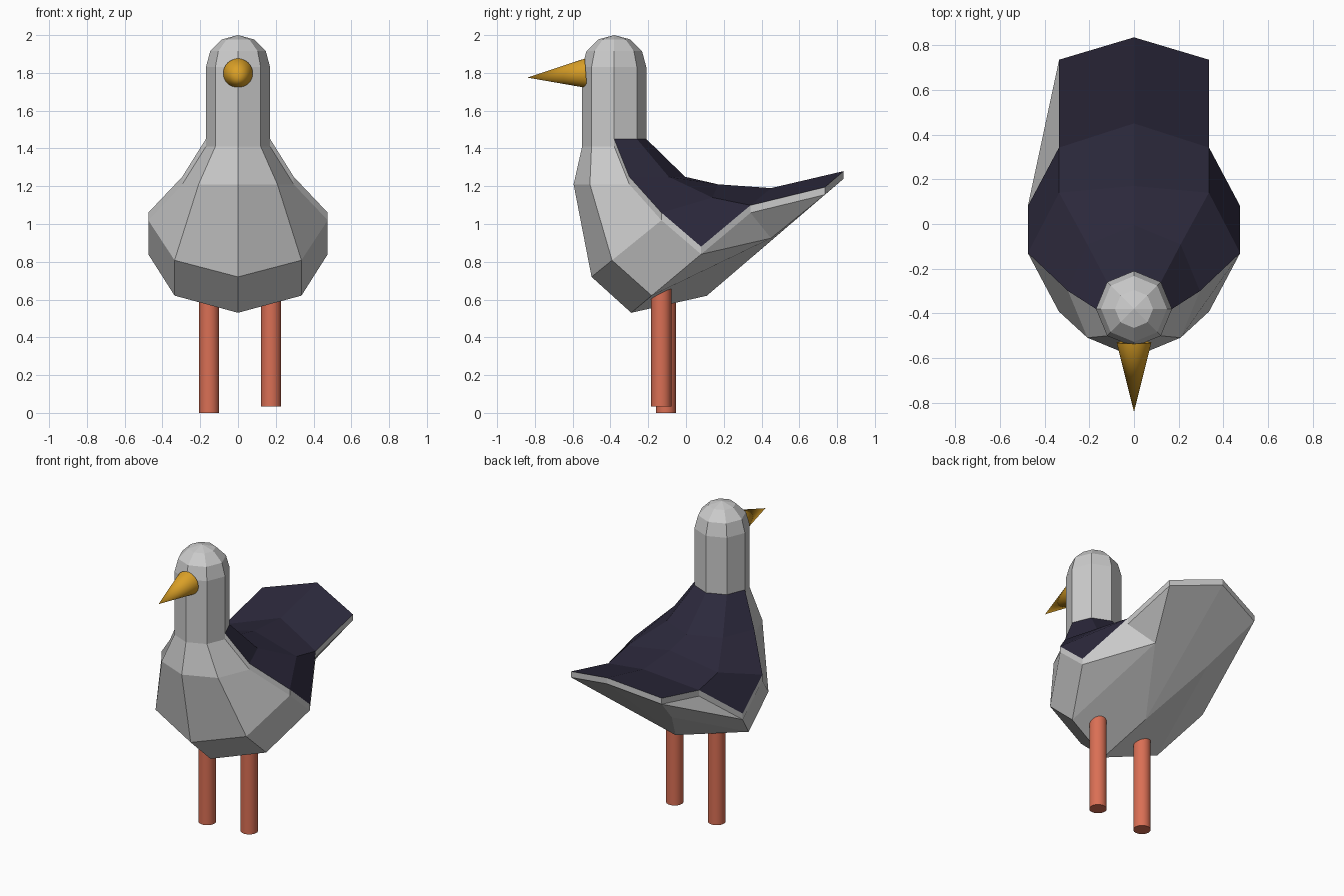
import bpy, bmesh
from math import sin, cos, pi, radians
from mathutils import Vector

if "Cube" in bpy.data.objects:
    bpy.data.objects.remove(bpy.data.objects["Cube"])

LIFT = Vector((0, 0, 0.04))


def material(name, rgb):
    m = bpy.data.materials.new(name)
    m.diffuse_color = (*rgb, 1)
    m.use_nodes = True
    m.node_tree.nodes["Principled BSDF"].inputs["Base Color"].default_value = m.diffuse_color
    return m


def half_ring(cy, r, cz, dz=0.0, dy=None):
    """Five points of an octagon, front to back on the +x side; dz tilts it."""
    dy = r if dy is None else dy
    return [Vector((r * sin(i * pi / 4), cy - dy * cos(i * pi / 4),
                    cz - dz * cos(i * pi / 4))) for i in range(5)]


def mirror(p):
    return Vector((-p.x, p.y, p.z))


def make_mesh(name, faces, mat=None):
    bm = bmesh.new()
    for f in faces:
        bm.faces.new([bm.verts.new(p) for p in f])
    bmesh.ops.remove_doubles(bm, verts=bm.verts, dist=0.0005)
    bmesh.ops.recalc_face_normals(bm, faces=bm.faces)
    if sum(f.normal.z * f.calc_area() for f in bm.faces) < 0 and mat:
        bmesh.ops.reverse_faces(bm, faces=bm.faces)
    me = bpy.data.meshes.new(name)
    bm.to_mesh(me)
    bm.free()
    ob = bpy.data.objects.new(name, me)
    bpy.context.collection.objects.link(ob)
    if mat:
        me.materials.append(mat)
    return ob


def both(faces):
    return faces + [[mirror(p) for p in reversed(f)] for f in faces]


def strip(a, b, lo, hi):
    return [[a[i], a[i + 1], b[i + 1], b[i]] for i in range(lo, hi)]


# Octagonal sections: domed head, neck, shoulders, chest, belly
head = [half_ring(-0.38, 0.17 * cos(radians(t)), 1.83 + 0.17 * sin(radians(t)))
        for t in (60, 30, 0)]
neck = half_ring(-0.38, 0.17, 1.41)
shoulder = half_ring(-0.30, 0.295, 1.21)
chest = half_ring(-0.13, 0.475, 1.02, 0.30, 0.37)
chest[3] = Vector((0.335, 0.14, 1.10))
chest[4] = Vector((0, 0.17, 1.17))
belly = half_ring(0.08, 0.475, 0.84, 0.31, 0.37)

# Tail corners and underside points
tail_side = Vector((0.335, 0.735, 1.155))
tail_tip = Vector((0, 0.835, 1.24))
under_side = Vector((0.21, 0.45, 0.925))
under_mid = Vector((0, 0.11, 0.62))

# Body: head, neck and the front half of the torso
crown = Vector((0, -0.38, 2.0))
faces = [[crown, head[0][i], head[0][i + 1]] for i in range(4)]
tube = head + [neck]
for a, b in zip(tube, tube[1:]):
    faces += strip(a, b, 0, 4)
torso = [neck, shoulder, chest, belly]
for a, b in zip(torso, torso[1:]):
    faces += strip(a, b, 0, 2)

# Body: underside of belly and tail
faces += [[belly[0], belly[1], under_side, under_mid],
          [belly[1], belly[2], under_side],
          [under_mid, under_side, tail_side, tail_tip]]

# Body: thin rim that carries the raised back
for path in ([r[2] for r in torso] + [belly[3], tail_side, tail_tip], neck[2:]):
    faces += [[p, q, q + LIFT, p + LIFT] for p, q in zip(path, path[1:])]
faces = both(faces)

# Body: flanks under the tail, folded differently left and right
s, b, t, u = belly[2], belly[3], tail_side, under_side
faces += [[s, b, u], [b, t, u]]
s, b, t, u = map(mirror, (s, b, t, u))
faces += [[s, b, t], [s, t, u]]
make_mesh("body", faces)

# Dark back and tail top
dark = []
for a, b in zip(torso, torso[1:]):
    dark += strip(a, b, 2, 4)
dark.append([belly[3], belly[4], tail_tip, tail_side])
dark = [[p + LIFT for p in f] for f in dark]
make_mesh("back_plumage", both(dark), material("dark_navy", (0.025, 0.022, 0.045)))


def rod(name, start, end, r1, r2, mat):
    d = Vector(end) - Vector(start)
    bpy.ops.mesh.primitive_cone_add(
        vertices=32, radius1=r1, radius2=r2, depth=d.length,
        location=(Vector(start) + Vector(end)) / 2,
        rotation=d.to_track_quat('Z', 'Y').to_euler())
    ob = bpy.context.object
    ob.name = name
    ob.data.materials.append(mat)
    bpy.ops.object.shade_smooth_by_angle(angle=radians(40))


# Beak
rod("beak", (0, -0.53, 1.798), (0, -0.84, 1.775), 0.078, 0.0,
    material("beak_orange", (0.7, 0.35, 0.02)))

# Legs, one slightly raised
leg_mat = material("leg_red", (0.7, 0.16, 0.09))
rod("left_leg", (-0.153, -0.107, 0.0), (-0.153, -0.107, 0.66), 0.053, 0.053, leg_mat)
rod("right_leg", (0.175, -0.131, 0.035), (0.175, -0.131, 0.66), 0.053, 0.053, leg_mat)
